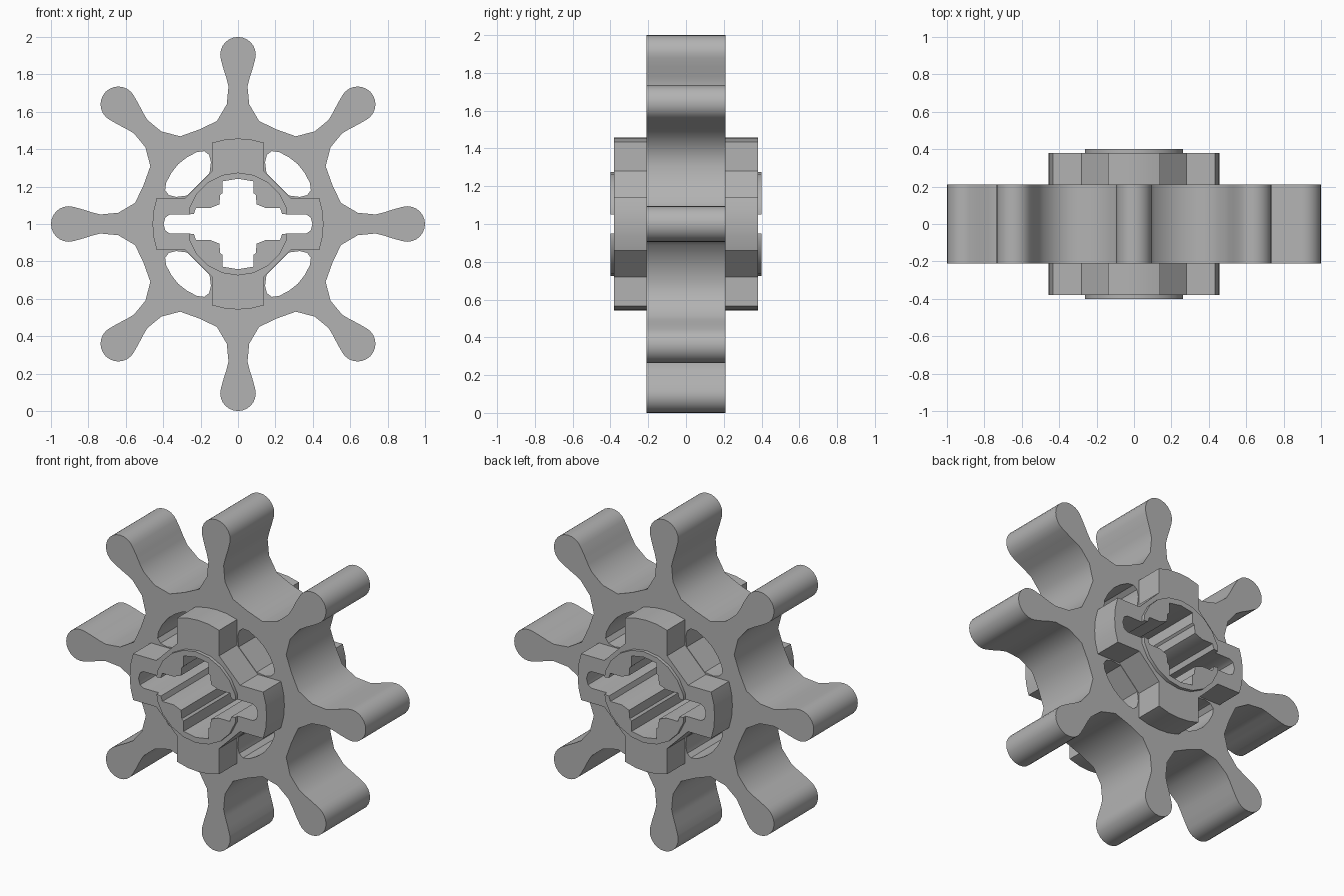
import bpy, bmesh
from math import sin, cos, pi, radians

cube = bpy.data.objects.get("Cube")
if cube:
    bpy.data.objects.remove(cube)

grey = bpy.data.materials.new("light grey plastic")
grey.use_nodes = True
grey.diffuse_color = (0.45, 0.45, 0.45, 1)
grey.node_tree.nodes["Principled BSDF"].inputs["Base Color"].default_value = (0.45, 0.45, 0.45, 1)


def spin(points, angle):
    """Turn (across, outward) points clockwise about the hub axis."""
    c, s = cos(angle), sin(angle)
    return [(x * c + z * s, z * c - x * s) for x, z in points]


def repeat(points, count, start=0.0):
    return [p for k in range(count) for p in spin(points, start + 2 * pi * k / count)]


def mirrored(half):
    """Complete a half outline that runs from the centre line to the right."""
    left = [(-x, z) for x, z in reversed(half) if abs(x) > 1e-6]
    return left + half


def prism(name, outline, depth):
    """Extrude an outline evenly along y, around the hub centre."""
    bm = bmesh.new()
    face = bm.faces.new([bm.verts.new((x, -depth, z + 1)) for x, z in outline])
    ext = bmesh.ops.extrude_face_region(bm, geom=[face])
    verts = [g for g in ext["geom"] if isinstance(g, bmesh.types.BMVert)]
    bmesh.ops.translate(bm, verts=verts, vec=(0, 2 * depth, 0))
    bmesh.ops.recalc_face_normals(bm, faces=bm.faces)
    mesh = bpy.data.meshes.new(name)
    bm.to_mesh(mesh)
    bm.free()
    mesh.materials.append(grey)
    ob = bpy.data.objects.new(name, mesh)
    bpy.context.collection.objects.link(ob)
    return ob


def combine(target, other, operation):
    mod = target.modifiers.new(operation, "BOOLEAN")
    mod.operation, mod.solver, mod.object = operation, "EXACT", other
    bpy.context.view_layer.objects.active = target
    bpy.ops.object.modifier_apply(modifier=mod.name)
    bpy.data.objects.remove(other)


# Toothed wheel: round tip, narrow neck and half a valley on each side
tip = [(0.095 * sin(radians(a)), 0.905 + 0.095 * cos(radians(a))) for a in range(0, 106, 15)]
flank = [(0.078, 0.83), (0.062, 0.78), (0.051, 0.735), (0.06, 0.64), (0.113, 0.55)]
valley = [(0.546 * sin(pi / 8), 0.546 * cos(pi / 8))]
wheel = prism("toothed_wheel", repeat(mirrored(tip + flank) + valley, 8), 0.21)

# Four lens-shaped windows
lens = [(0, 0.452), (0.06, 0.445), (0.117, 0.427), (0.148, 0.403), (0.152, 0.371),
        (0.131, 0.336), (0.085, 0.3)]
for k in range(4):
    window = prism("window_cutter", spin(mirrored(lens), pi / 4 + k * pi / 2), 0.5)
    combine(wheel, window, "DIFFERENCE")

# Collar with four lugs
lug = [(0, 0.457), (0.07, 0.452), (0.14, 0.434), (0.14, 0.28)]
combine(wheel, prism("lug_collar", repeat(mirrored(lug), 4), 0.38), "UNION")

# Low boss, flattened at the sides
boss = [(max(-0.265, min(0.265, x)), z) for x, z in repeat([(0, 0.275)], 20)]
combine(wheel, prism("boss", boss, 0.4), "UNION")

# Cross-shaped axle bore with a long horizontal slot
quarter = [(0, 0.242), (0.083, 0.228), (0.083, 0.165), (0.095, 0.155), (0.1, 0.105),
           (0.15, 0.085), (0.225, 0.085), (0.235, 0.055), (0.27, 0.05), (0.365, 0.05),
           (0.388, 0.036), (0.398, 0)]
right = quarter + [(x, -z) for x, z in reversed(quarter[:-1])]
bore = right + [(-x, z) for x, z in reversed(right[1:-1])]
combine(wheel, prism("bore_cutter", bore, 0.5), "DIFFERENCE")

# Smooth the rounded walls, keep the rims crisp
bpy.ops.object.select_all(action="DESELECT")
wheel.select_set(True)
bpy.context.view_layer.objects.active = wheel
bpy.ops.object.shade_smooth_by_angle(angle=radians(35))
